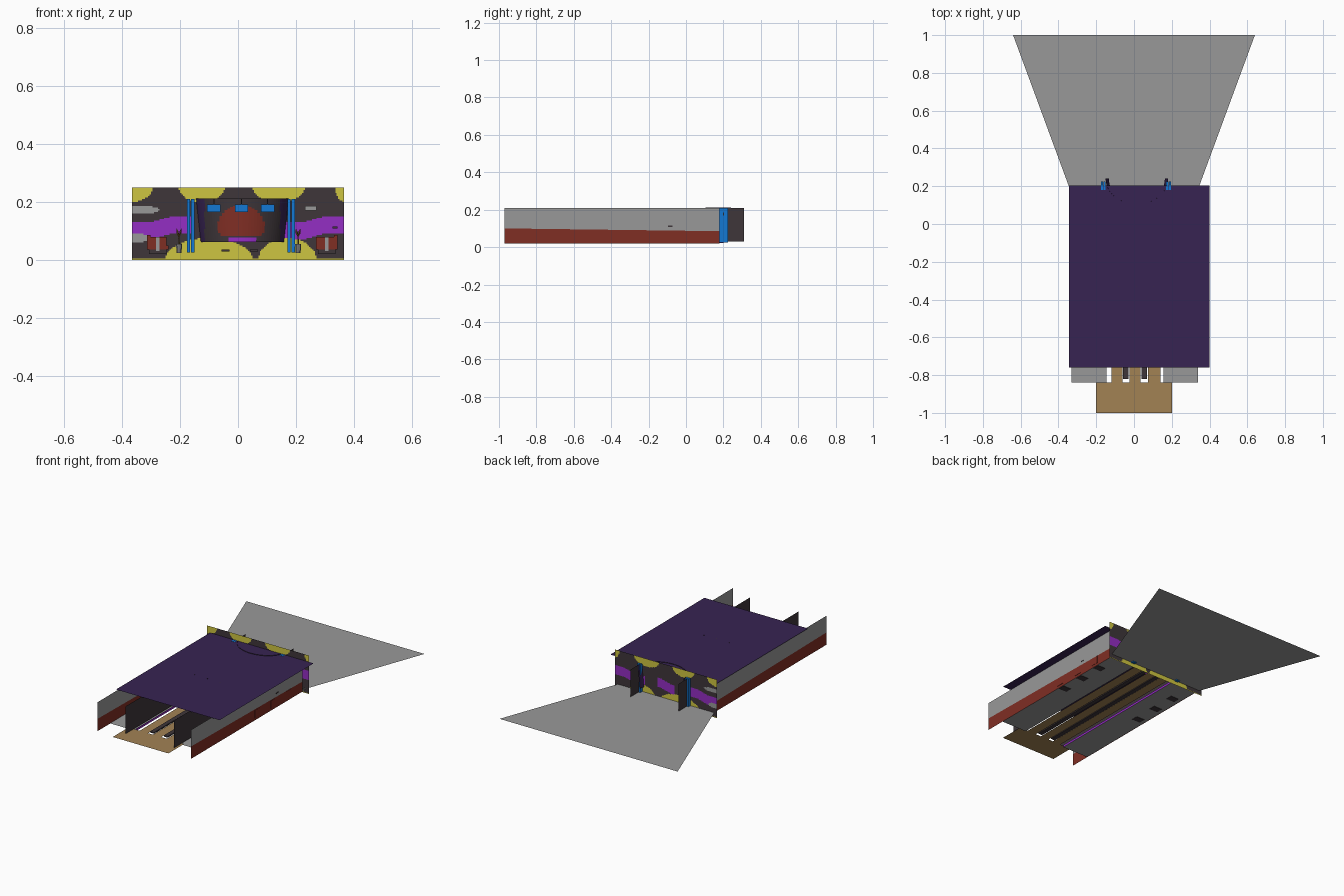
import bpy, bmesh, math

if "Cube" in bpy.data.objects:
    bpy.data.objects.remove(bpy.data.objects["Cube"])

def lin(c):
    c /= 255
    return c / 12.92 if c <= 0.04045 else ((c + 0.055) / 1.055) ** 2.4

def mat(name, r, g, b):
    m = bpy.data.materials.new(name)
    m.diffuse_color = (lin(r), lin(g), lin(b), 1)
    m.use_nodes = True
    m.node_tree.nodes["Principled BSDF"].inputs["Base Color"].default_value = m.diffuse_color
    return m

YELLOW = mat("yellow", 206, 197, 65)
DARK = mat("charcoal", 62, 54, 58)
PURPLE = mat("purple", 148, 46, 196)
GREY = mat("grey", 153, 153, 153)
RED = mat("brick_red", 128, 46, 36)
BLUE = mat("blue", 20, 120, 212)
ROOF = mat("dark_purple", 55, 35, 82)
TAN = mat("tan", 162, 130, 84)
GOLD = mat("dark_gold", 122, 98, 45)

def make(name, bm, *mats):
    me = bpy.data.meshes.new(name)
    bm.to_mesh(me)
    bm.free()
    for m in mats:
        me.materials.append(m)
    ob = bpy.data.objects.new(name, me)
    bpy.context.collection.objects.link(ob)
    return ob

def quad(name, pts, m):
    bm = bmesh.new()
    bm.faces.new([bm.verts.new(p) for p in pts])
    return make(name, bm, m)

def flat(name, x0, x1, y0, y1, z, m):
    return quad(name, [(x0, y0, z), (x1, y0, z), (x1, y1, z), (x0, y1, z)], m)

def box(name, x0, x1, y0, y1, z0, z1, m):
    bm = bmesh.new()
    bmesh.ops.create_cube(bm, size=1)
    for v in bm.verts:
        v.co = ((x0 + x1) / 2 + v.co.x * (x1 - x0), (y0 + y1) / 2 + v.co.y * (y1 - y0),
                (z0 + z1) / 2 + v.co.z * (z1 - z0))
    return make(name, bm, m)

def sheet(name, f, nu, nv, rule, mats):
    """Grid surface from f(u, v); rule(centre) picks the material slot."""
    bm = bmesh.new()
    g = [[bm.verts.new(f(i / nu, j / nv)) for j in range(nv + 1)] for i in range(nu + 1)]
    for i in range(nu):
        for j in range(nv):
            fc = bm.faces.new((g[i][j], g[i + 1][j], g[i + 1][j + 1], g[i][j + 1]))
            fc.material_index = rule(fc.calc_center_median())
    return make(name, bm, *mats)

# roof and outside approach floor
flat("roof", -0.345, 0.40, -0.76, 0.205, 0.208, ROOF)
quad("approach_floor", [(-0.345, 0.2, 0.03), (0.345, 0.2, 0.03), (0.64, 1, 0.03), (-0.64, 1, 0.03)], GREY)

# side walls: red base and grey upper part, with a sloping border
for side, x in (("left", -0.332), ("right", 0.34)):
    a, b = (x, -0.97), (x, 0.178)
    quad(side + "_wall_base", [(*a, 0.02), (*b, 0.02), (*b, 0.085), (*a, 0.10)], RED)
    quad(side + "_wall_top", [(*a, 0.10), (*b, 0.085), (*b, 0.208), (*a, 0.208)], GREY)

# patterned end wall
def blob(p, cx, cz, rx, rz):
    return ((p.x - cx) / rx) ** 2 + ((p.z - cz) / rz) ** 2 < 1

def camo(p):
    for c, r in ((-0.365, 0.07), (-0.125, 0.08), (0.14, 0.09), (0.37, 0.035)):
        if blob(p, c, 0.25, r, 0.05):
            return 0
    if p.z < 0.007 or blob(p, -0.10, 0, 0.15, 0.075) or blob(p, 0.17, 0, 0.1, 0.075):
        return 0
    if blob(p, -0.365, 0.075, 0.06, 0.017) or blob(p, -0.35, 0.172, 0.08, 0.014):
        return 3
    if abs(p.z - 0.11 - 0.012 * math.sin(p.x * 24)) < 0.03 and (abs(p.x) > 0.15 or abs(p.x) < 0.06):
        return 2
    return 1

sheet("end_wall", lambda u, v: (-0.365 + 0.73 * u, 0.205, 0.25 * v), 146, 50, camo,
      (YELLOW, DARK, PURPLE, GREY))
box("wall_sign", 0.23, 0.27, 0.197, 0.204, 0.17, 0.185, GREY)

# curved screen bulging from the end wall
def screen(u, v):
    t = (u - 0.5) * math.pi
    w = 0.148 + 0.017 * v
    return (0.015 + w * math.sin(t), 0.24 - 0.135 * math.cos(t), 0.062 + 0.149 * v)

def screen_rule(p):
    if blob(p, 0.01, 0.115, 0.08, 0.072) and p.z > 0.08:
        return 1
    if p.z < 0.078 and -0.03 < p.x < 0.06:
        return 2
    return 3 if abs(p.x - 0.015) > 0.13 else 0

sheet("curved_screen", screen, 48, 30, screen_rule, (DARK, RED, PURPLE, ROOF))

# platforms, long dark dividing panels, edge strips and blue posts
for side, x0, x1, xp, e in (("left", -0.332, -0.145, -0.163, 1), ("right", 0.155, 0.34, 0.183, -1)):
    flat(side + "_platform", x0, x1, -0.84, 0.2, 0.022, GREY)
    quad(side + "_divider", [(xp, -0.92, 0.03), (xp, 0.31, 0.03), (xp, 0.31, 0.208), (xp, -0.92, 0.208)], DARK)
    xe = x1 if e > 0 else x0
    quad(side + "_edge_strip", [(xe, -0.84, 0.022), (xe, 0.2, 0.022), (xe, 0.2, 0.036), (xe, -0.84, 0.036)], PURPLE)
    for k in (-1, 1):
        box(side + "_post", xp + k * 0.007 - 0.0055, xp + k * 0.007 + 0.0055, 0.18, 0.225, 0.025, 0.209, BLUE)

# track bed and rails
flat("front_track_floor", -0.2, 0.2, -1, -0.838, 0.03, TAN)
for x0, x1 in ((-0.12, -0.06), (-0.025, 0.035), (0.075, 0.14)):
    flat("track_bed", x0, x1, -0.838, 0.2, 0.03, TAN)
for x in (-0.043, 0.055):
    box("rail", x - 0.014, x + 0.014, -0.82, 0.2, 0.028, 0.036, DARK)

# hanging blue signs
for x in (-0.083, 0.012, 0.102):
    box("hanging_sign", x - 0.023, x + 0.023, -0.335, -0.325, 0.165, 0.19, BLUE)
    box("sign_pole", x - 0.002, x + 0.002, -0.332, -0.328, 0.19, 0.21, DARK)

# benches, bins and plants along both platforms
def cone(name, x, y, z0, z1, r0, r1, m, n=10):
    bm = bmesh.new()
    bmesh.ops.create_cone(bm, cap_ends=True, segments=n, radius1=r0, radius2=r1, depth=z1 - z0)
    bmesh.ops.translate(bm, verts=bm.verts, vec=(x, y, (z0 + z1) / 2))
    return make(name, bm, m)

for x, s in ((-0.277, -1), (0.305, 1)):
    for y in (-0.29, -0.125, 0.035):
        box("bench_base", x - 0.03, x + 0.03, y - 0.022, y + 0.022, 0.02, 0.036, DARK)
        box("bench_seat", x - 0.037, x + 0.037, y - 0.025, y + 0.025, 0.036, 0.05, RED)
        bx = x + s * 0.031
        box("bench_back", bx - 0.006, bx + 0.006, y - 0.025, y + 0.025, 0.05, 0.085, RED)
        for k in (-1, 1):
            box("bench_arm", x - 0.036, x + 0.03, y + k * 0.023 - 0.003, y + k * 0.023 + 0.003, 0.05, 0.078, RED)
        box("bench_trim", x - 0.006, x + 0.006, y - 0.027, y + 0.027, 0.03, 0.079, GREY)
for x in (-0.203, 0.207):
    for y in (-0.21, -0.045):
        cone("plant_pot", x, y, 0.023, 0.055, 0.009, 0.011, GREY)
        cone("plant_stem", x, y, 0.055, 0.09, 0.003, 0.002, GOLD, 6)
        for i in range(6):
            a = i * math.pi / 3
            c, d = math.cos(a), math.sin(a)
            h = 0.07 + 0.006 * (i % 3)
            quad("plant_leaf", [(x, y, h), (x + 0.01 * c - 0.004 * d, y + 0.01 * d + 0.004 * c, h + 0.016),
                                (x + 0.016 * c, y + 0.016 * d, h + 0.026),
                                (x + 0.01 * c + 0.004 * d, y + 0.01 * d - 0.004 * c, h + 0.016)], GOLD)
# small sign sticking through the right wall
box("side_sign", 0.325, 0.342, -0.095, -0.073, 0.108, 0.115, DARK)
